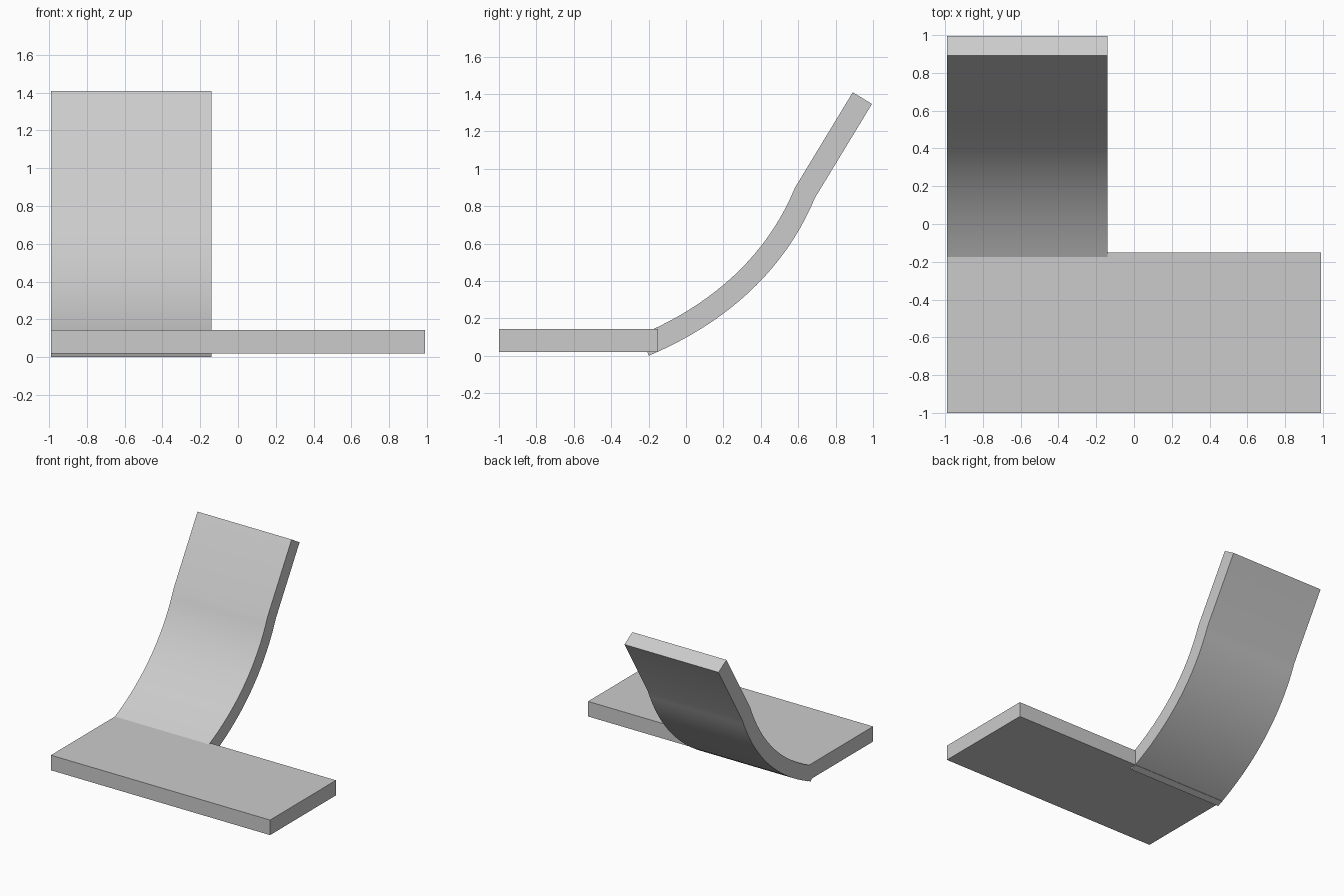
import bpy
import bmesh
from math import radians, cos, sin
from mathutils import Vector

if "Cube" in bpy.data.objects:
    bpy.data.objects.remove(bpy.data.objects["Cube"])


def finish(name, bm):
    bmesh.ops.recalc_face_normals(bm, faces=bm.faces)
    mesh = bpy.data.meshes.new(name)
    bm.to_mesh(mesh)
    bm.free()
    obj = bpy.data.objects.new(name, mesh)
    bpy.context.collection.objects.link(obj)
    return obj


def extrude_profile(name, profile, x0, x1):
    """Extrude a closed (y, z) outline along x."""
    bm = bmesh.new()
    face = bm.faces.new([bm.verts.new((x0, y, z)) for y, z in profile])
    out = bmesh.ops.extrude_face_region(bm, geom=[face])
    verts = [g for g in out["geom"] if isinstance(g, bmesh.types.BMVert)]
    bmesh.ops.translate(bm, verts=verts, vec=(x1 - x0, 0, 0))
    return finish(name, bm)


# Flat seat slab
extrude_profile("seat_slab", [(-1, 0.02), (-0.15, 0.02), (-0.15, 0.143), (-1, 0.143)], -0.99, 0.99)

# Centreline of the backrest: swept curve, then a straight upper part
start, joint, end = Vector((-0.222, 0.056)), Vector((0.636, 0.872)), Vector((0.943, 1.378))
a0, a1, handle, half = radians(23), radians(67.5), 0.42, 0.06
c1 = start + handle * Vector((cos(a0), sin(a0)))
c2 = joint - handle * Vector((cos(a1), sin(a1)))
steps = 20
path = []
for i in range(steps + 1):
    t = i / steps
    s = 1 - t
    path.append(start * s**3 + c1 * (3 * s * s * t) + c2 * (3 * s * t * t) + joint * t**3)
path.append(end)

# Offset the centreline to both sides for the panel thickness
upper, lower = [], []
for i, p in enumerate(path):
    before = (p - path[i - 1]).normalized() if i else Vector((cos(a0), sin(a0)))
    after = (path[i + 1] - p).normalized() if i + 1 < len(path) else before
    if i == 0:
        after = before
    d = (before + after).normalized()
    n = Vector((-d.y, d.x)) * half
    upper.append(p + n)
    lower.append(p - n)

# Curved backrest on the left side
back = extrude_profile("curved_backrest", lower + upper[::-1], -0.99, -0.14)
bpy.context.view_layer.objects.active = back
back.select_set(True)
bpy.ops.object.shade_smooth_by_angle(angle=radians(30))
